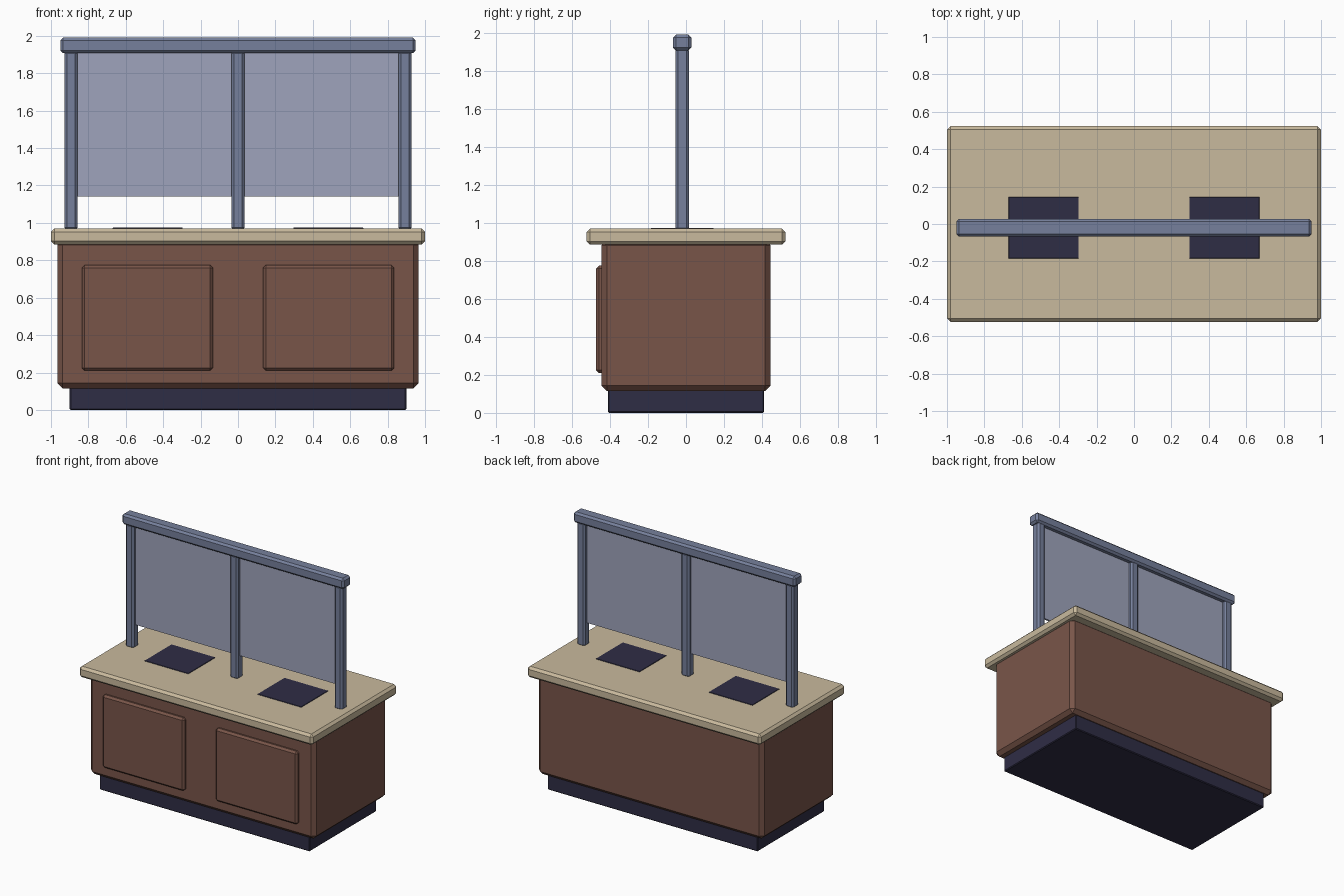
import bpy
import bmesh

if "Cube" in bpy.data.objects:
    bpy.data.objects.remove(bpy.data.objects["Cube"])


def srgb(r, g, b):
    """Convert 0-255 display values to a linear colour."""
    lin = [((c / 255 + 0.055) / 1.055) ** 2.4 for c in (r, g, b)]
    return (*lin, 1.0)


def material(name, rgb):
    m = bpy.data.materials.new(name)
    m.diffuse_color = srgb(*rgb)
    m.use_nodes = True
    m.node_tree.nodes["Principled BSDF"].inputs["Base Color"].default_value = m.diffuse_color
    return m


wood = material("brown wood", (121, 85, 73))
stone = material("beige stone", (201, 186, 157))
dark = material("dark navy", (47, 45, 69))
metal = material("blue grey metal", (118, 128, 156))
glass = material("pale glass", (159, 164, 188))


def box(name, x, y, z, mat, bevel=0.0):
    """Box from (min, max) pairs with single-segment chamfered edges."""
    bm = bmesh.new()
    bmesh.ops.create_cube(bm, size=1)
    for v in bm.verts:
        v.co = [(lo + hi) / 2 + c * (hi - lo) for c, (lo, hi) in zip(v.co, (x, y, z))]
    if bevel:
        bmesh.ops.bevel(bm, geom=bm.edges[:], offset=bevel, segments=1,
                        profile=0.5, affect='EDGES')
    mesh = bpy.data.meshes.new(name)
    bm.to_mesh(mesh)
    bm.free()
    mesh.materials.append(mat)
    obj = bpy.data.objects.new(name, mesh)
    bpy.context.collection.objects.link(obj)
    return obj


# Cabinet: recessed plinth, body and overhanging worktop
box("plinth", (-0.9, 0.9), (-0.41, 0.41), (0, 0.13), dark, 0.006)
box("cabinet_body", (-0.965, 0.965), (-0.445, 0.445), (0.115, 0.91), wood, 0.028)
box("worktop", (-1, 1), (-0.523, 0.523), (0.885, 0.97), stone, 0.018)

# Raised front panels and inset worktop plates, mirrored left and right
for side, s in (("left", -1), ("right", 1)):
    box(f"front_panel_{side}", sorted((s * 0.134, s * 0.835)), (-0.473, -0.42),
        (0.21, 0.775), wood, 0.015)
    box(f"worktop_plate_{side}", sorted((s * 0.296, s * 0.671)), (-0.185, 0.145),
        (0.965, 0.974), dark, 0.002)

# Screen frame: three posts, top rail and glass between the posts
YC = -0.02
for name, xc in (("left", -0.893), ("middle", 0), ("right", 0.893)):
    box(f"post_{name}", (xc - 0.035, xc + 0.035), (YC - 0.036, YC + 0.036),
        (0.96, 1.92), metal, 0.014)
box("top_rail", (-0.95, 0.95), (YC - 0.048, YC + 0.048), (1.907, 1.99), metal, 0.015)
box("glass_screen", (-0.87, 0.87), (YC - 0.007, YC + 0.007), (1.14, 1.915), glass)
